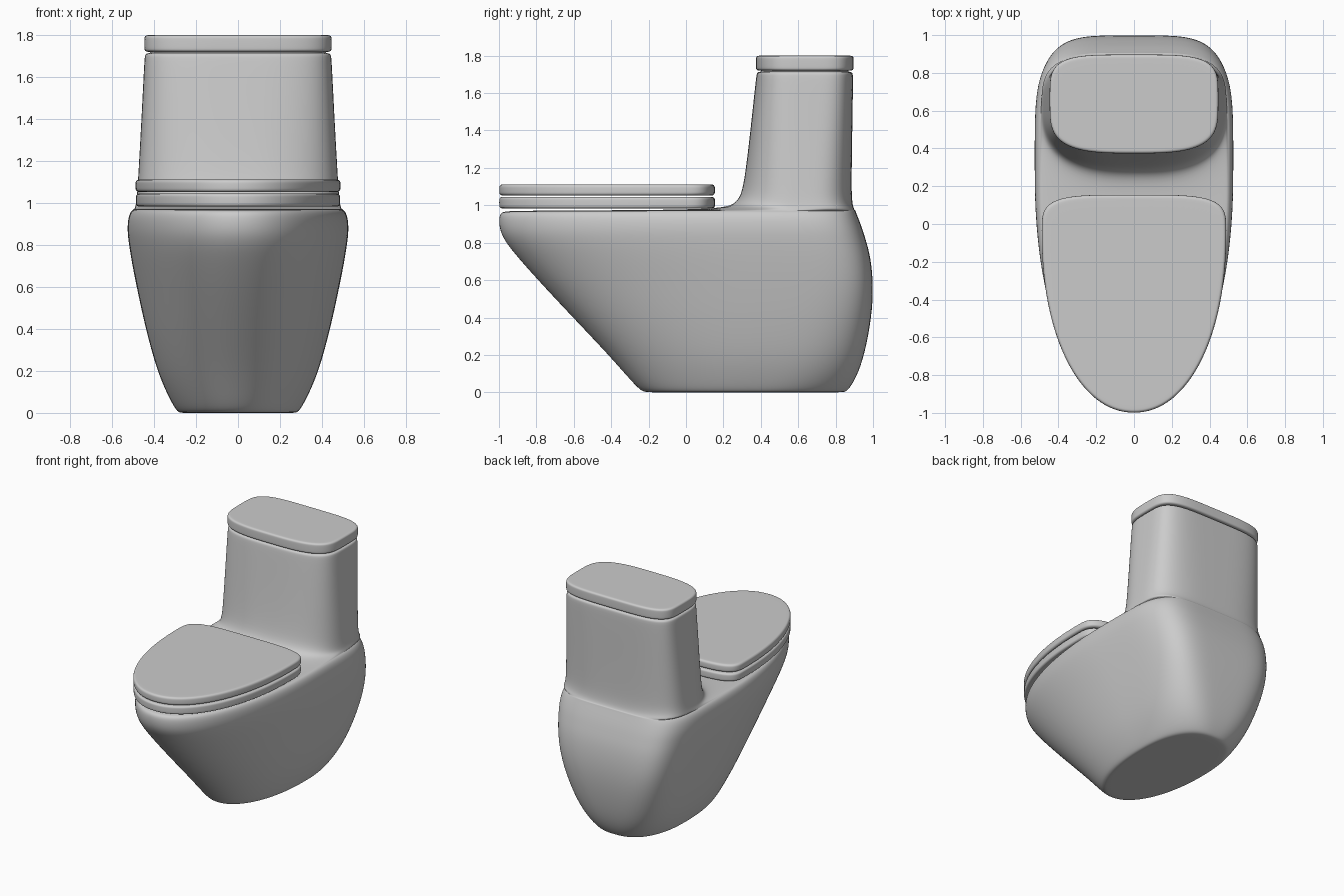
import bpy, bmesh
from math import cos, sin, pi

if "Cube" in bpy.data.objects:
    bpy.data.objects.remove(bpy.data.objects["Cube"])

N = 64  # points around every cross-section


def outline(z, yf, yb, w, frac, nf, nb, bow=0.0):
    """Horizontal section: two half superellipses meeting at the widest point."""
    yc = yf + frac * (yb - yf)
    pts = []
    for i in range(N):
        a = 2 * pi * (i + 0.5) / N
        c, s = cos(a), sin(a)
        n = nb if s > 0 else nf
        x = abs(c) ** (2 / n) * (1 if c > 0 else -1)
        y = abs(s) ** (2 / n)
        if s > 0:
            pts.append((w * x, yc + y * (yb - yc), z))
        else:
            pts.append((w * x, yc - y * (yc - yf) + bow * x * x * y, z))
    return pts


def shrink(ring, k):
    cy = sum(p[1] for p in ring) / N
    return [(x * k, cy + (y - cy) * k, z) for x, y, z in ring]


def loft(name, rings):
    """Skin the rings, cap both ends and smooth the result."""
    rings = [shrink(rings[0], 0.9)] + rings + [shrink(rings[-1], 0.9)]
    bm = bmesh.new()
    vs = [[bm.verts.new(p) for p in r] for r in rings]
    for a, b in zip(vs, vs[1:]):
        for i in range(N):
            j = (i + 1) % N
            bm.faces.new((a[i], a[j], b[j], b[i]))
    bm.faces.new(vs[0][::-1])
    bm.faces.new(vs[-1])
    bmesh.ops.recalc_face_normals(bm, faces=bm.faces)
    me = bpy.data.meshes.new(name)
    bm.to_mesh(me)
    bm.free()
    me.polygons.foreach_set("use_smooth", [True] * len(me.polygons))
    ob = bpy.data.objects.new(name, me)
    bpy.context.collection.objects.link(ob)
    sub = ob.modifiers.new("smooth", "SUBSURF")
    sub.levels = sub.render_levels = 2
    return ob


def slab(name, z0, z1, yf, yb, w, r, *shape):
    """Flat plate with softly rounded rims."""
    steps = [(z0, r), (z0 + 0.1 * r, 0.5 * r), (z0 + 0.5 * r, 0.1 * r), (z0 + r, 0),
             (z1 - r, 0), (z1 - 0.5 * r, 0.1 * r), (z1 - 0.1 * r, 0.5 * r), (z1, r)]
    return loft(name, [outline(z, yf + d, yb - d, w - d, *shape) for z, d in steps])


# Bowl pedestal flowing into the tank: z, front y, back y, half width, tank-ness
keys = [
    (0.00, -0.22, 0.85, 0.28, 0), (0.015, -0.25, 0.87, 0.297, 0),
    (0.08, -0.31, 0.912, 0.333, 0), (0.20, -0.415, 0.955, 0.386, 0),
    (0.40, -0.605, 0.993, 0.44, 0), (0.57, -0.765, 1.003, 0.477, 0),
    (0.72, -0.90, 0.988, 0.507, 0), (0.81, -0.972, 0.963, 0.521, 0),
    (0.87, -0.998, 0.945, 0.528, 0), (0.93, -1.002, 0.922, 0.524, 0),
    (0.96, -0.993, 0.91, 0.511, 0), (0.969, -0.965, 0.907, 0.50, 0),
    (0.971, -0.85, 0.906, 0.496, 0.05), (0.973, -0.45, 0.904, 0.494, 0.2),
    (0.976, -0.05, 0.901, 0.492, 0.4), (0.984, 0.17, 0.897, 0.49, 0.6),
    (1.00, 0.25, 0.892, 0.486, 0.8), (1.04, 0.288, 0.887, 0.481, 0.95),
    (1.12, 0.311, 0.885, 0.476, 1), (1.40, 0.344, 0.889, 0.46, 1),
    (1.69, 0.374, 0.894, 0.446, 1), (1.708, 0.378, 0.891, 0.443, 1),
    (1.715, 0.39, 0.877, 0.43, 1)]


def section(z, yf, yb, w, k):
    """Rear corners get squarer up the bowl; the tank gets squarer up to its lid."""
    low = min(1, z / 0.55) ** 0.8
    high = max(0, min(1, (z - 1.0) / 0.7))
    nf = 2.1 * (1 - k) + (2.8 + 1.2 * high) * k
    nb = (2.4 + 2.4 * low) * (1 - k) + (3.3 + 0.9 * high) * k
    frac = (0.57 + 0.08 * low) * (1 - k) + 0.55 * k
    return outline(z, yf, yb, w, frac, nf, nb, 0.02 * k)


loft("body_and_tank", [section(*key) for key in keys])

# Tank cover with a shadow-gap core beneath it
tank_shape = (0.55, 4.0, 4.2, 0.02)
slab("tank_lid", 1.72, 1.80, 0.372, 0.897, 0.447, 0.016, *tank_shape)
slab("tank_lid_core", 1.70, 1.74, 0.40, 0.87, 0.42, 0.005, *tank_shape)

# Seat and its closed cover
seat_shape = (0.82, 2.1, 4.2)
slab("seat", 0.983, 1.045, -1.0, 0.155, 0.487, 0.016, *seat_shape)
slab("seat_cover", 1.052, 1.112, -1.0, 0.155, 0.489, 0.018, *seat_shape)
